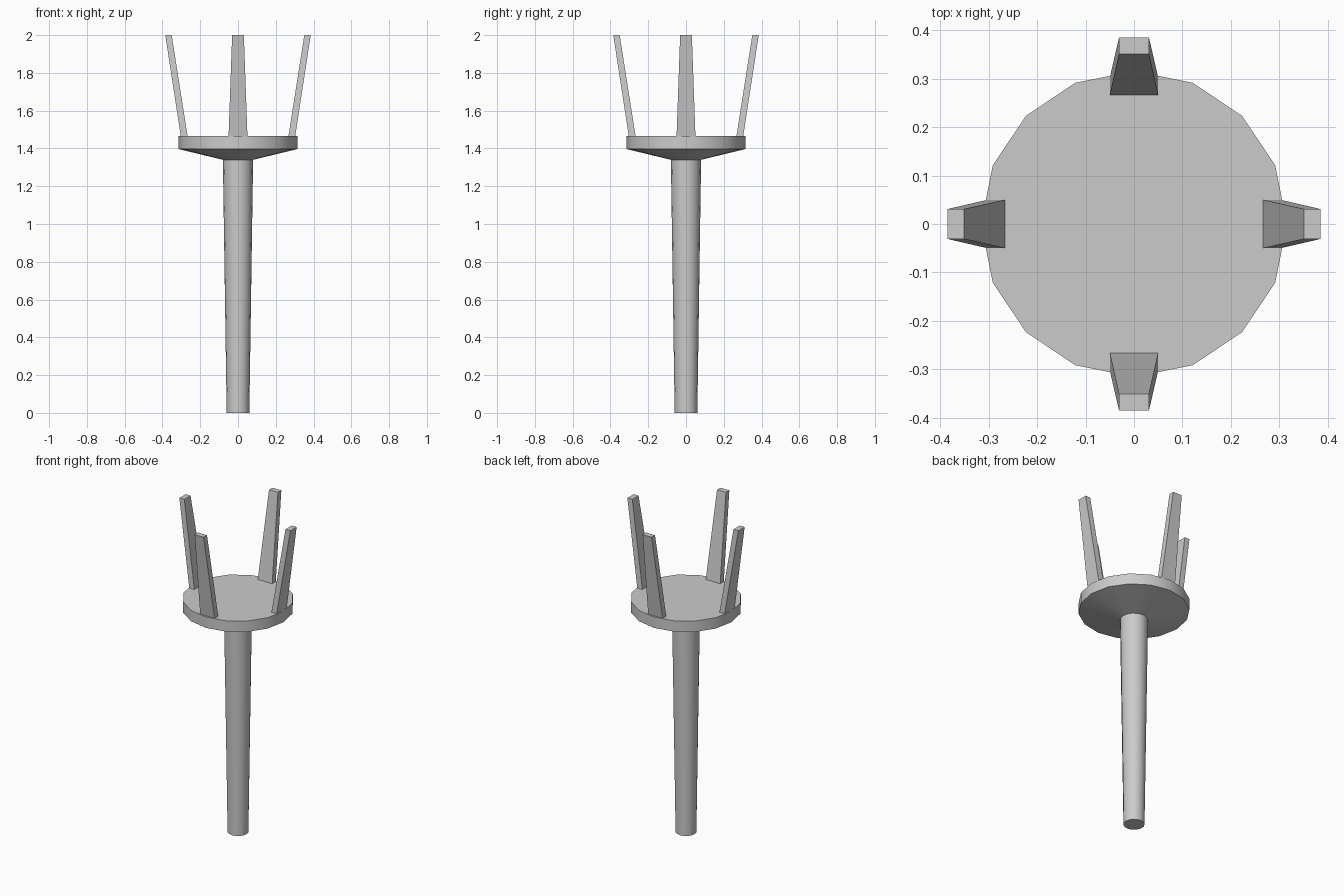
import bpy, bmesh, math
from mathutils import Matrix

if "Cube" in bpy.data.objects:
    bpy.data.objects.remove(bpy.data.objects["Cube"])

grey = bpy.data.materials.new("plain grey")
grey.diffuse_color = (0.6, 0.6, 0.6, 1)
grey.use_nodes = True
grey.node_tree.nodes["Principled BSDF"].inputs["Base Color"].default_value = grey.diffuse_color


def finish(name, bm, smooth):
    bmesh.ops.recalc_face_normals(bm, faces=bm.faces)
    me = bpy.data.meshes.new(name)
    bm.to_mesh(me)
    bm.free()
    me.materials.append(grey)
    ob = bpy.data.objects.new(name, me)
    bpy.context.collection.objects.link(ob)
    if smooth:
        bpy.ops.object.select_all(action='DESELECT')
        bpy.context.view_layer.objects.active = ob
        ob.select_set(True)
        bpy.ops.object.shade_smooth_by_angle(angle=math.radians(30))
    return ob


def loft(bm, rings):
    """Join rings of equal point count and cap both ends."""
    loops = [[bm.verts.new(p) for p in ring] for ring in rings]
    n = len(loops[0])
    for a, b in zip(loops, loops[1:]):
        for i in range(n):
            j = (i + 1) % n
            bm.faces.new((a[i], a[j], b[j], b[i]))
    bm.faces.new(loops[0])
    bm.faces.new(loops[-1])


def circle(r, z, n=16):
    return [(r * math.cos(math.tau * i / n), r * math.sin(math.tau * i / n), z)
            for i in range(n)]


# Tapered shaft flaring into the round plate, as one turned body
bm = bmesh.new()
loft(bm, [circle(r, z) for r, z in
          ((0.06, 0), (0.08, 1.34), (0.316, 1.397), (0.316, 1.465))])
finish("shaft_and_plate", bm, True)


def slab(r0, r1, half, z):
    return [(r0, -half, z), (r1, -half, z), (r1, half, z), (r0, half, z)]


# Four tapered prongs leaning outward around the rim
for k, side in enumerate(("right", "back", "left", "front")):
    bm = bmesh.new()
    loft(bm, [slab(0.267, 0.303, 0.05, 1.465), slab(0.351, 0.385, 0.031, 2.0)])
    bm.transform(Matrix.Rotation(k * math.pi / 2, 4, 'Z'))
    finish("prong_" + side, bm, False)
